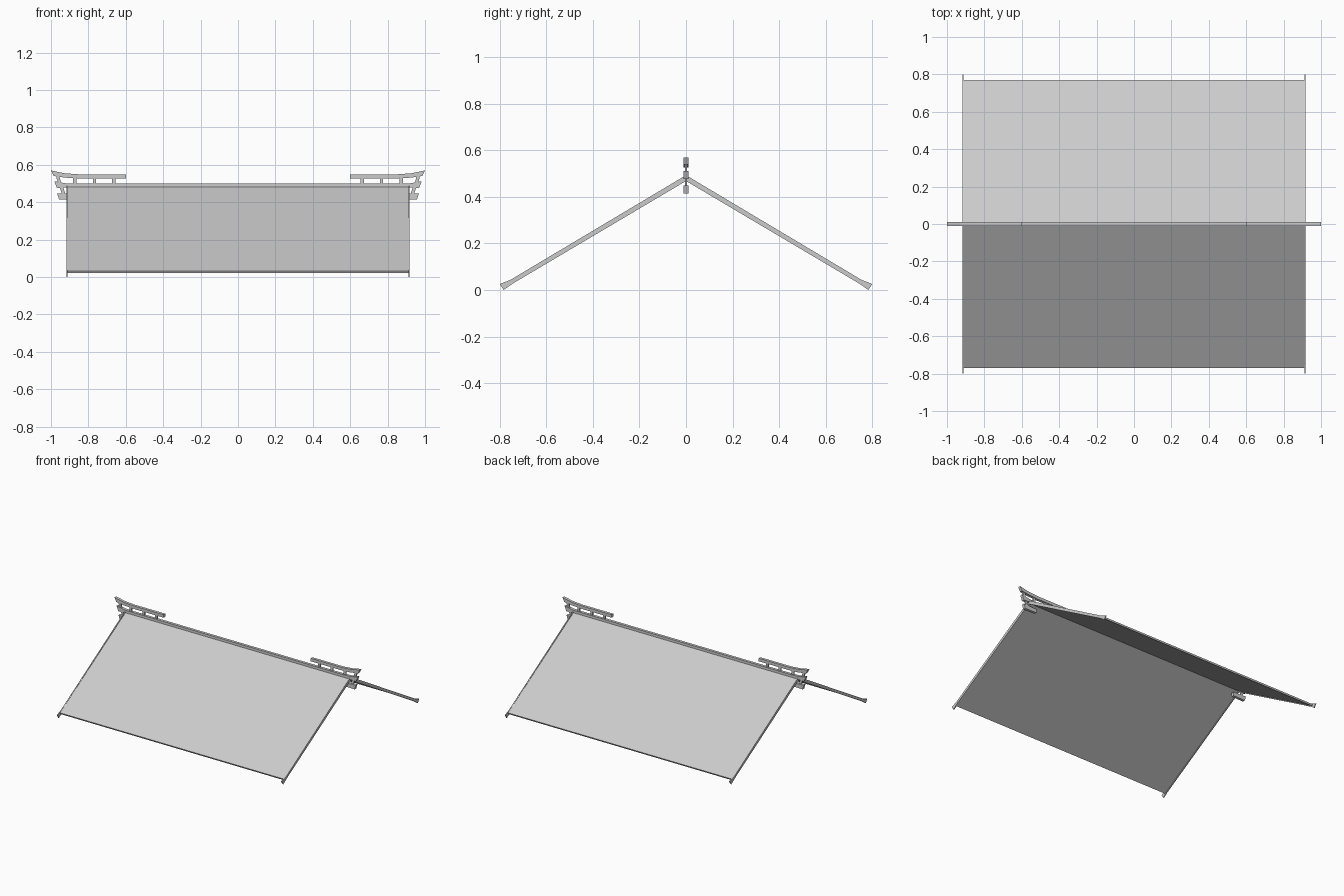
import bpy, bmesh

if "Cube" in bpy.data.objects:
    bpy.data.objects.remove(bpy.data.objects["Cube"])


def prism(name, pts, axis, a, b, mirror=None):
    """Extrude a 2D profile: axis 'y' takes (x, z) points, axis 'x' takes (y, z)."""
    bm = bmesh.new()
    place = (lambda p, d: (p[0], d, p[1])) if axis == 'y' else (lambda p, d: (d, p[0], p[1]))
    face = bm.faces.new([bm.verts.new(place(p, a)) for p in pts])
    ext = bmesh.ops.extrude_face_region(bm, geom=[face])
    shift = (0, b - a, 0) if axis == 'y' else (b - a, 0, 0)
    bmesh.ops.translate(bm, vec=shift,
                        verts=[v for v in ext['geom'] if isinstance(v, bmesh.types.BMVert)])
    bmesh.ops.recalc_face_normals(bm, faces=bm.faces)
    me = bpy.data.meshes.new(name)
    bm.to_mesh(me)
    bm.free()
    ob = bpy.data.objects.new(name, me)
    bpy.context.collection.objects.link(ob)
    if mirror:
        m = ob.modifiers.new("Mirror", 'MIRROR')
        m.use_axis = [c == mirror for c in 'xyz']
        m.use_mirror_merge = False
    return ob


def gable(half):
    """Complete a right-hand outline (top apex to bottom apex) symmetrically."""
    return half + [(-y, z) for y, z in reversed(half) if y > 0]


# Roof covering, two thin slopes
prism("roof_panels", gable([(0, 0.486), (0.77, 0.033), (0.765, 0.022), (0, 0.474)]),
      'x', -0.913, 0.913)

# Gable boards with flared feet
prism("gable_board",
      gable([(0, 0.493), (0.755, 0.043), (0.80, 0.026), (0.783, 0.0), (0.745, 0.027), (0, 0.468)]),
      'x', 0.911, 0.918, 'x')

# Ridge beam with upturned tips
half_ridge = [(0.88, 0.480), (0.968, 0.476), (0.983, 0.512), (0.92, 0.501), (0.86, 0.499)]
prism("ridge_beam", half_ridge + [(-x, z) for x, z in reversed(half_ridge)],
      'y', -0.01, 0.01)

# Upper ornamental rails, sweeping up at the ends
prism("upper_rail",
      [(0.60, 0.527), (0.84, 0.527), (0.92, 0.531), (0.985, 0.540), (1.0, 0.570),
       (0.93, 0.555), (0.85, 0.549), (0.60, 0.549)],
      'y', -0.01, 0.01, 'x')

# Lower end brackets under the ridge
prism("lower_bracket", [(0.86, 0.417), (0.957, 0.415), (0.967, 0.448), (0.86, 0.444)],
      'y', -0.01, 0.01, 'x')

# Short posts below the upper rail
for i, x in enumerate((0.665, 0.767, 0.873)):
    prism(f"rail_post_{i + 1}",
          [(x - 0.009, 0.495), (x + 0.009, 0.495), (x + 0.009, 0.53), (x - 0.009, 0.53)],
          'y', -0.005, 0.005, 'x')

# Slanted end struts linking the tiers
prism("upper_strut", [(0.945, 0.500), (0.963, 0.503), (0.974, 0.542), (0.955, 0.540)],
      'y', -0.005, 0.005, 'x')
prism("lower_strut", [(0.922, 0.440), (0.940, 0.440), (0.954, 0.482), (0.935, 0.482)],
      'y', -0.005, 0.005, 'x')
